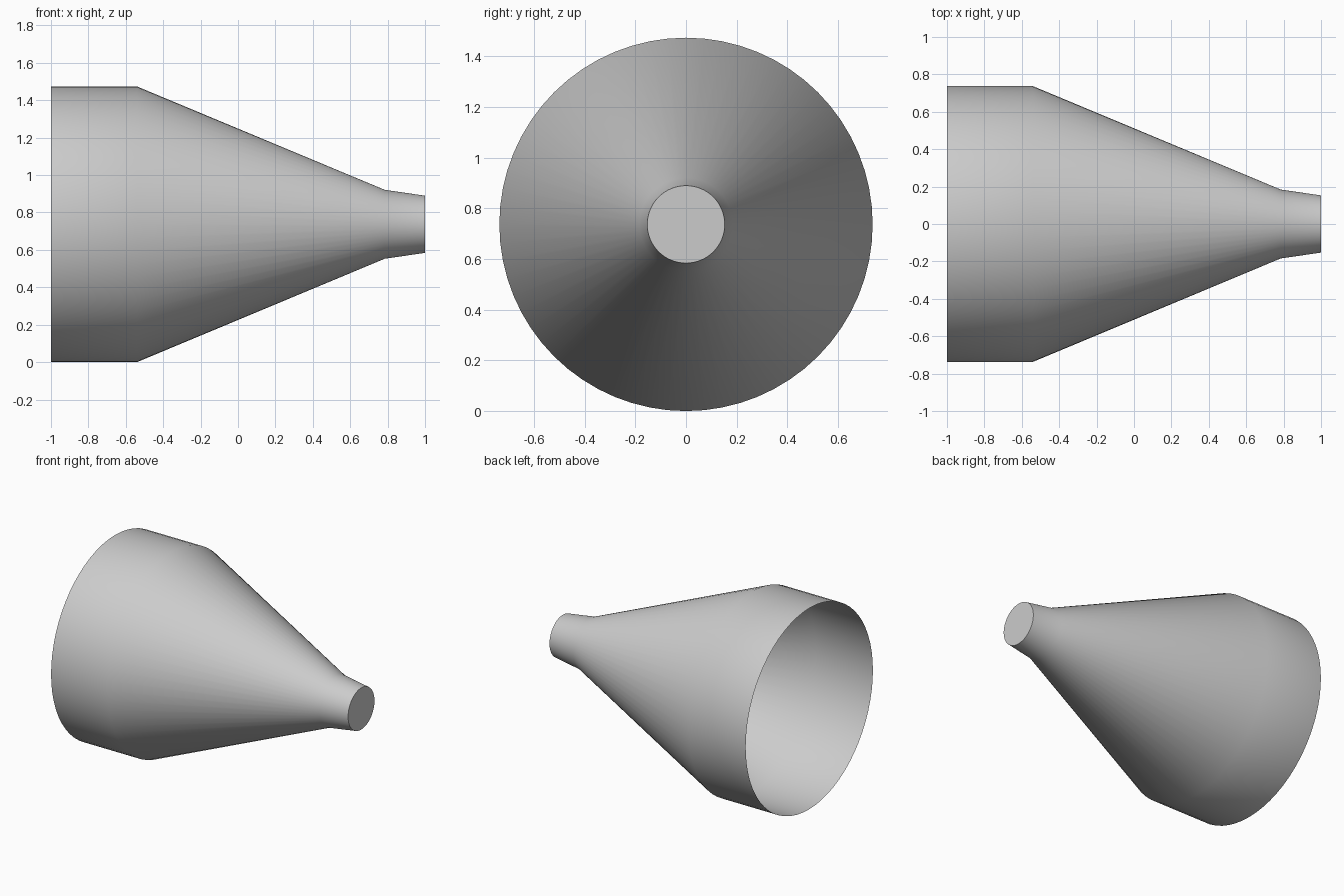
import bpy, bmesh, math

cube = bpy.data.objects.get("Cube")
if cube:
    bpy.data.objects.remove(cube, do_unlink=True)

SIDES = 64
CENTRE_Z = 0.737

# Plain grey finish
grey = bpy.data.materials.new("light_grey")
grey.use_nodes = True
colour = (0.6, 0.6, 0.6, 1)
grey.diffuse_color = colour
grey.node_tree.nodes["Principled BSDF"].inputs["Base Color"].default_value = colour

# Outline of the shell: (x, radius) from open mouth to closed nozzle tip
profile = [(-1, 0.737), (-0.54, 0.737), (0.785, 0.184), (1, 0.153)]

bm = bmesh.new()
rings = []
for x, r in profile:
    angles = [2 * math.pi * i / SIDES for i in range(SIDES)]
    rings.append([bm.verts.new((x, r * math.cos(a), r * math.sin(a))) for a in angles])

# Thin shell wall, open at the wide mouth
for a, b in zip(rings, rings[1:]):
    for i in range(SIDES):
        j = (i + 1) % SIDES
        bm.faces.new((a[i], a[j], b[j], b[i]))

# Flat cap on the nozzle tip
bm.faces.new(rings[-1])
bm.normal_update()

mesh = bpy.data.meshes.new("funnel_shell")
bm.to_mesh(mesh)
bm.free()
mesh.materials.append(grey)

shell = bpy.data.objects.new("funnel_shell", mesh)
shell.location.z = CENTRE_Z
bpy.context.collection.objects.link(shell)

# Smooth wall, sharp cap edge
bpy.context.view_layer.objects.active = shell
shell.select_set(True)
bpy.ops.object.shade_smooth_by_angle(angle=math.radians(40))
